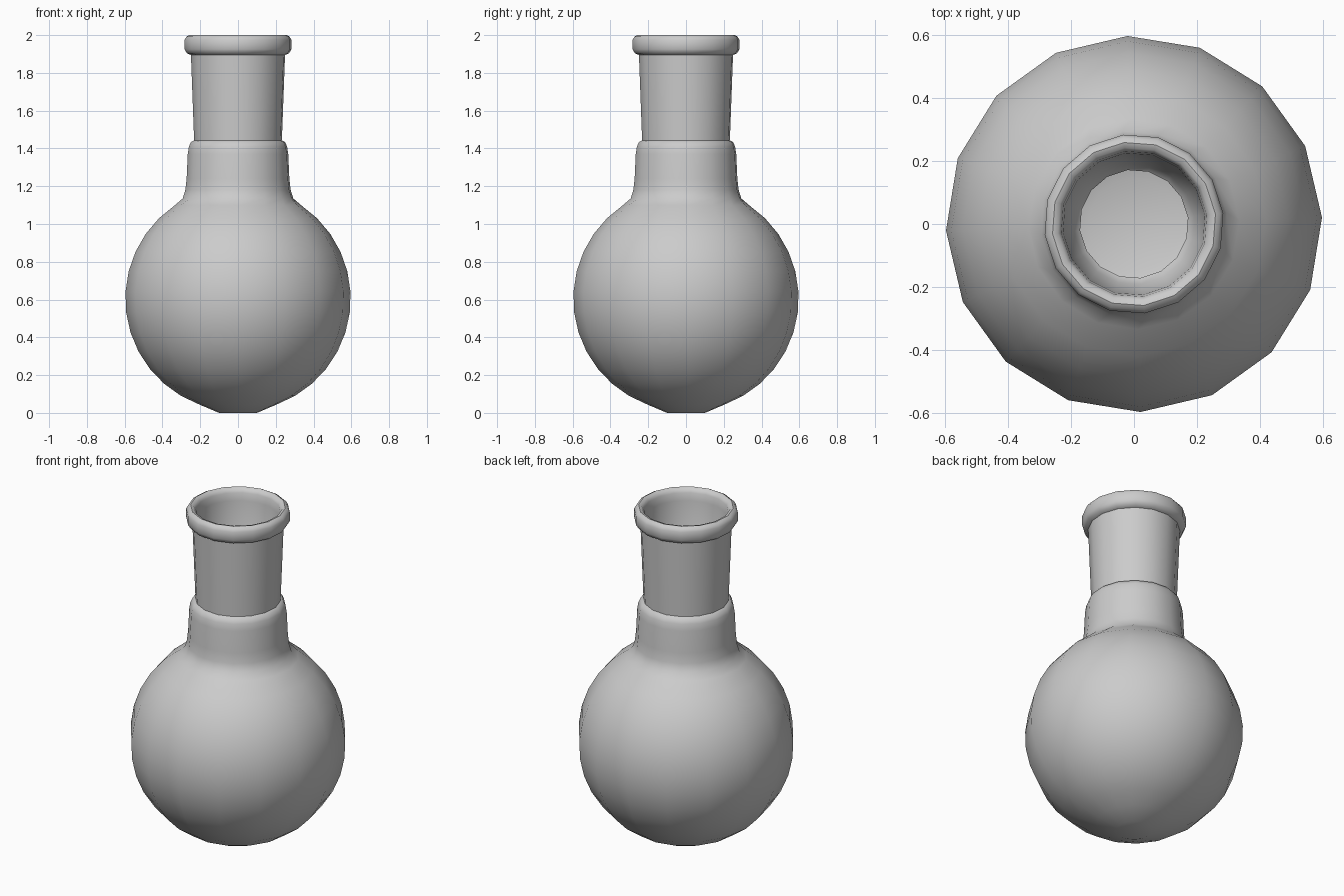
import bpy, bmesh, math

if "Cube" in bpy.data.objects:
    bpy.data.objects.remove(bpy.data.objects["Cube"])

SIDES = 16


def lathe(name, profile, angle=45):
    """Spin (radius, z, twist in degrees) rings around z; ends are capped."""
    bm = bmesh.new()
    rings = []
    for r, z, twist in profile:
        ring = []
        for i in range(SIDES):
            a = 2 * math.pi * i / SIDES + math.radians(twist)
            ring.append(bm.verts.new((r * math.cos(a), r * math.sin(a), z)))
        rings.append(ring)
    for low, high in zip(rings, rings[1:]):
        for i in range(SIDES):
            j = (i + 1) % SIDES
            bm.faces.new((low[i], low[j], high[j], high[i]))
    bm.faces.new(rings[0][::-1])
    bm.faces.new(rings[-1])
    mesh = bpy.data.meshes.new(name)
    bm.to_mesh(mesh)
    bm.free()
    obj = bpy.data.objects.new(name, mesh)
    bpy.context.collection.objects.link(obj)
    bpy.context.view_layer.objects.active = obj
    obj.select_set(True)
    bpy.ops.object.shade_smooth_by_angle(angle=math.radians(angle))
    obj.select_set(False)
    return obj


def arc(radius, centre, start, end, steps):
    """Part of a circle as profile points, latitudes in degrees."""
    pts = []
    for i in range(steps + 1):
        t = math.radians(start + (end - start) * i / steps)
        pts.append((radius * math.cos(t), centre + radius * math.sin(t), 2))
    return pts


# round bulb, outside
outer_bulb = [(0.10, 0.0, 2)] + arc(0.597, 0.605, -70, 56, 12)

# shoulder, neck, ground joint and rolled rim, outside
neck = [(0.295, 1.135, 7), (0.281, 1.18, 7), (0.274, 1.24, 7), (0.268, 1.37, 7),
        (0.262, 1.41, 7), (0.25, 1.435, 7), (0.234, 1.442, 7),
        (0.251, 1.895, 7), (0.272, 1.903, 7), (0.285, 1.925, 7),
        (0.285, 1.975, 7), (0.275, 1.992, 7), (0.26, 2.0, 7)]

# mouth and tapered bore, inside
bore = [(0.243, 1.995, 7), (0.232, 1.975, 7), (0.226, 1.93, 7),
        (0.192, 1.44, 7), (0.172, 1.42, 7), (0.192, 1.38, 7),
        (0.235, 1.34, 7), (0.24, 1.2, 7), (0.262, 1.12, 7)]

# round bulb, inside, ending in a small flat floor
inner_bulb = arc(0.565, 0.605, 58, -75, 12)

lathe("flask", outer_bulb + neck + bore + inner_bulb)
